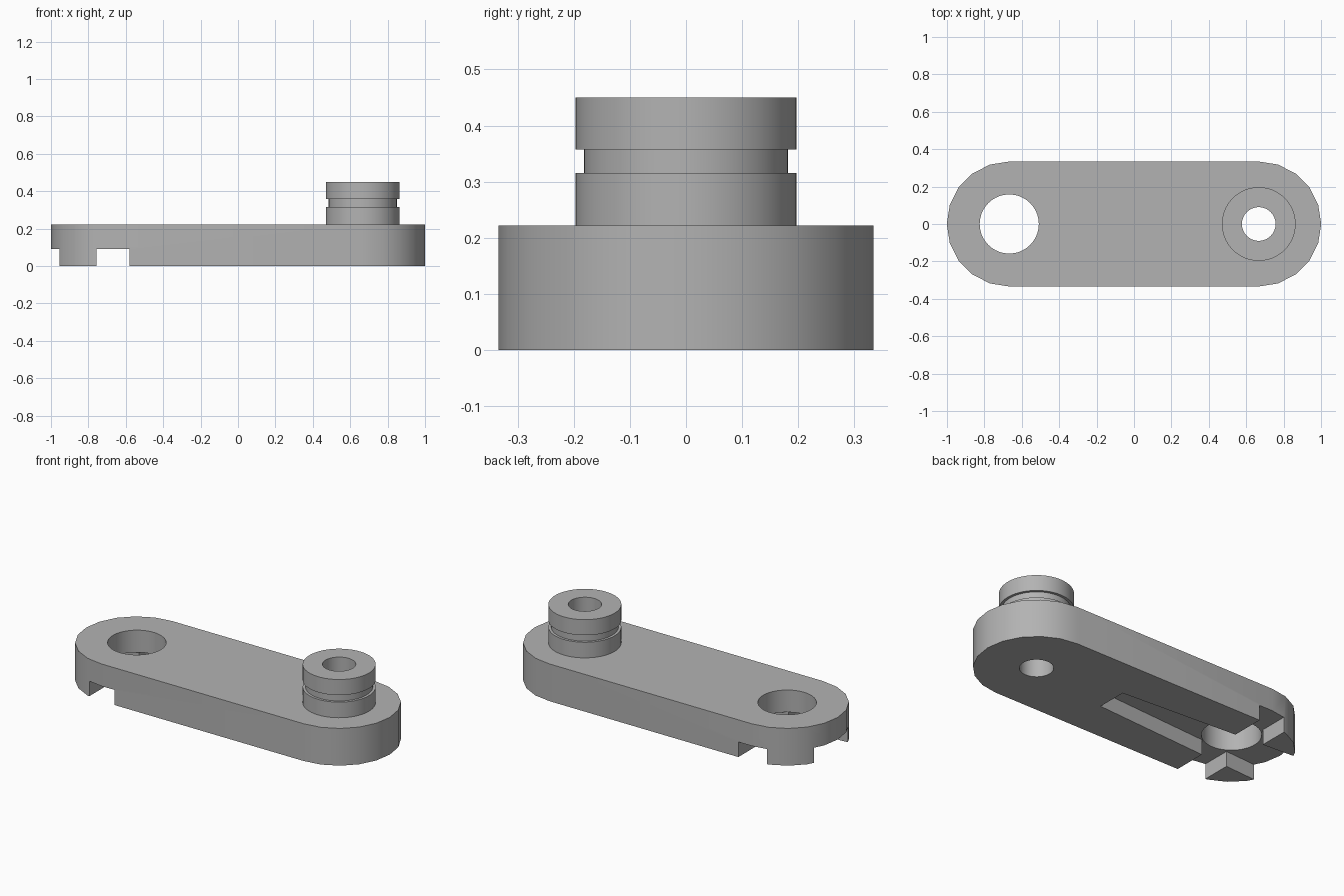
import bpy
import bmesh
from math import cos, sin, pi, radians

cube = bpy.data.objects.get("Cube")
if cube:
    bpy.data.objects.remove(cube, do_unlink=True)

END_X = 0.667      # centres of the two rounded ends
END_R = 0.334
PLATE_H = 0.222
SLOT_H = 0.09

grey = bpy.data.materials.new("plain_grey")
grey.use_nodes = True
colour = (0.45, 0.45, 0.45, 1)
grey.diffuse_color = colour
grey.node_tree.nodes["Principled BSDF"].inputs["Base Color"].default_value = colour


def add_object(name, bm):
    bmesh.ops.recalc_face_normals(bm, faces=bm.faces)
    mesh = bpy.data.meshes.new(name)
    bm.to_mesh(mesh)
    bm.free()
    mesh.materials.append(grey)
    obj = bpy.data.objects.new(name, mesh)
    bpy.context.collection.objects.link(obj)
    return obj


def prism(name, outline, z0, z1):
    bm = bmesh.new()
    face = bm.faces.new([bm.verts.new((x, y, z0)) for x, y in outline])
    top = bmesh.ops.extrude_face_region(bm, geom=[face])["geom"]
    verts = [v for v in top if isinstance(v, bmesh.types.BMVert)]
    bmesh.ops.translate(bm, verts=verts, vec=(0, 0, z1 - z0))
    return add_object(name, bm)


def arc(cx, radius, start, sweep, steps):
    return [(cx + radius * cos(start + sweep * i / steps),
             radius * sin(start + sweep * i / steps)) for i in range(steps + 1)]


def cut(obj, cutter):
    mod = obj.modifiers.new("cut", "BOOLEAN")
    mod.operation = "DIFFERENCE"
    mod.solver = "EXACT"
    mod.object = cutter
    bpy.context.view_layer.objects.active = obj
    bpy.ops.object.modifier_apply(modifier=mod.name)
    bpy.data.objects.remove(cutter, do_unlink=True)


def smooth(obj):
    obj.data.shade_smooth()
    obj.data.set_sharp_from_angle(angle=radians(30))


# Arm with two rounded ends
outline = arc(END_X, END_R, -pi / 2, pi, 10) + arc(-END_X, END_R, pi / 2, pi, 10)
arm = prism("arm_plate", outline, 0, PLATE_H)

# Through holes: large at one end, pin bore at the other
for x, radius in ((-END_X, 0.158), (END_X, 0.09)):
    cut(arm, prism("hole_cutter", arc(x, radius, 0, 2 * pi, 64)[:-1], -0.1, 0.5))

# Underside channels: tapered lengthwise, straight across
taper = [(0.153, -0.09), (0.153, 0.09), (-1.1, 0.17), (-1.1, -0.17)]
cross = [(-0.579, -0.5), (-0.579, 0.5), (-0.757, 0.5), (-0.757, -0.5)]
for shape in (taper, cross):
    cut(arm, prism("channel_cutter", shape, -0.1, SLOT_H))
smooth(arm)

# Hollow pin with a groove, turned from a profile
profile = [(0.09, PLATE_H), (0.09, 0.45), (0.197, 0.45), (0.197, 0.357),
           (0.182, 0.357), (0.182, 0.315), (0.197, 0.315), (0.197, PLATE_H)]
bm = bmesh.new()
verts = [bm.verts.new((END_X + r, 0, z)) for r, z in profile]
edges = [bm.edges.new(pair) for pair in zip(verts, verts[1:])]
bmesh.ops.spin(bm, geom=verts + edges, cent=(END_X, 0, 0), axis=(0, 0, 1),
               angle=2 * pi, steps=64)
bmesh.ops.remove_doubles(bm, verts=bm.verts, dist=0.0005)
pin = add_object("grooved_pin", bm)
smooth(pin)
